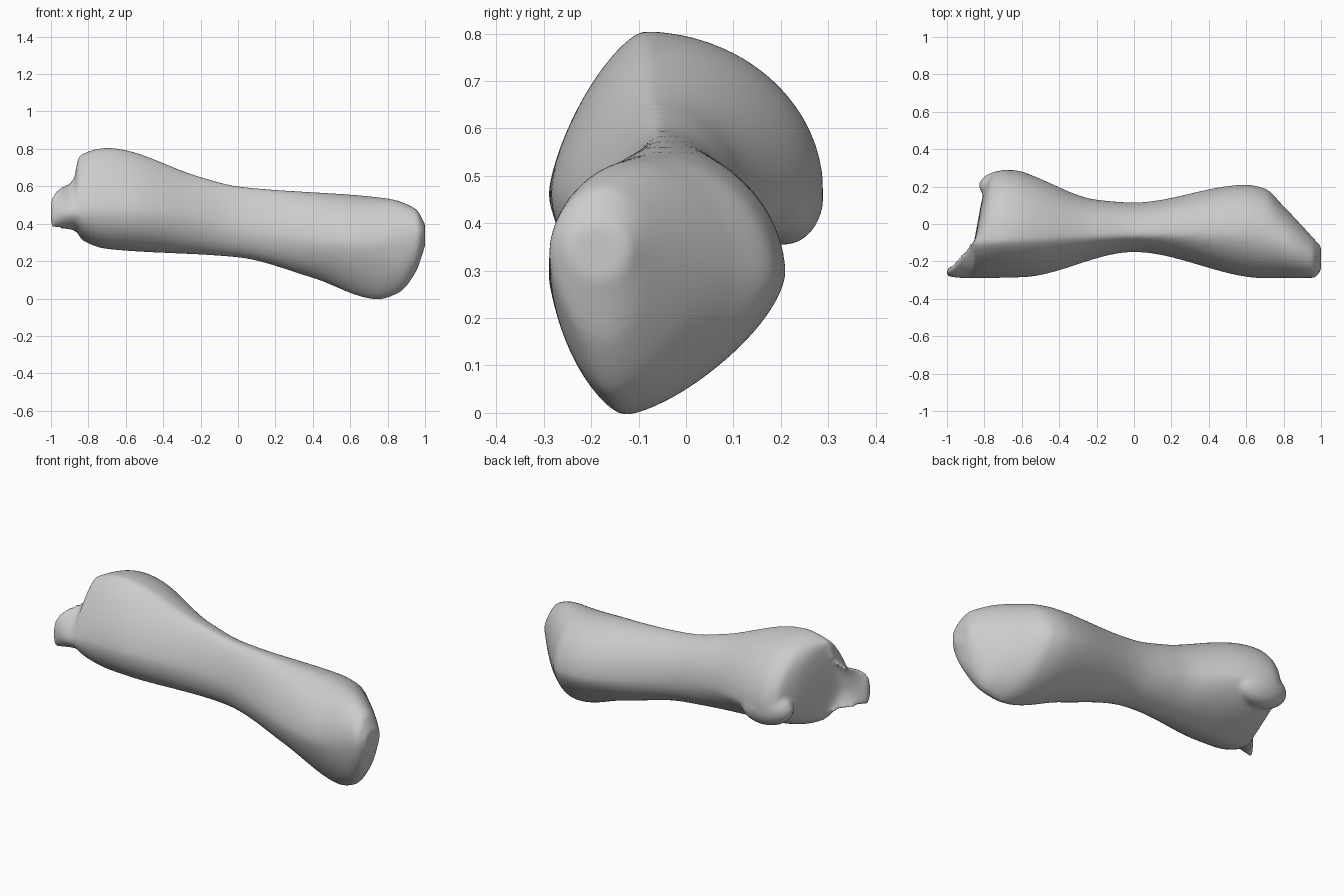
import bpy
import bmesh
from math import cos, sin, pi
from mathutils import Matrix

cube = bpy.data.objects.get("Cube")
if cube:
    bpy.data.objects.remove(cube)

RING = 64       # points around each cross-section
RINGS = 140     # cross-sections along the bone

# Outline curves along the bone, as (x, value) points
top = [(-1, .53), (-.97, .58), (-.88, .645), (-.85, .765), (-.7, .805),
       (-.2, .65), (0, .6), (.8, .535), (.95, .48), (1, .4)]
bottom = [(-1, .38), (-.87, .36), (-.83, .31), (-.7, .265), (0, .22),
          (.4, .11), (.75, -.005), (.86, .03), (.95, .14), (1, .28)]
back = [(-1, -.24), (-.88, -.17), (-.8, .18), (-.76, .265), (-.69, .29),
        (-.2, .13), (0, .115), (.6, .21), (.7, .19), (.8, .095), (1, -.12)]
front = [(-1, -.28), (-.9, -.29), (-.6, -.285), (0, -.15), (.7, -.29),
         (.96, -.288), (1, -.25)]

# Where the upper crest, the lower keel and the widest height run
crest = [(-1, -.26), (-.86, -.1), (.6, -.05), (1, -.19)]
keel = [(-1, -.26), (-.83, -.08), (0, -.04), (.75, -.13), (1, -.18)]
widest = [(-1, .45), (-.7, .47), (.7, .29), (1, .35)]

# Roundness of each quarter of the cross-section: 1 is straight, 2 is elliptic
upper_front = [(-1, 2), (-.85, 1.4), (-.2, 1.5), (1, 2)]
upper_back = [(-1, 2), (1, 1.9)]
lower_front = [(-1, 2), (0, 2), (.7, 1.45), (1, 2)]
lower_back = [(-1, 2), (-.8, 1.3), (-.5, 1.4), (0, 2), (.7, 1.5), (1, 2)]


def slope(curve, k):
    """Slope at a curve point, flat at peaks so that nothing overshoots."""
    if k == 0 or k == len(curve) - 1:
        (xa, a), (xb, b) = curve[:2] if k == 0 else curve[-2:]
        return (b - a) / (xb - xa)
    (xa, a), (xb, b), (xc, c) = curve[k - 1:k + 2]
    before, after = (b - a) / (xb - xa), (c - b) / (xc - xb)
    if before * after <= 0:
        return 0
    return 2 * before * after / (before + after)


def value(curve, x):
    """Smooth height of an outline curve at x."""
    k = 0
    while k < len(curve) - 2 and x > curve[k + 1][0]:
        k += 1
    (xa, a), (xb, b) = curve[k], curve[k + 1]
    span = xb - xa
    t = (x - xa) / span
    s = 1 - t
    bend = slope(curve, k) * t * s * s - slope(curve, k + 1) * t * t * s
    return a + (b - a) * t * t * (3 - 2 * t) + bend * span


def section(x):
    """Closed ring touching all outlines, with each quarter rounded separately."""
    middle = value(widest, x)
    points = []
    for k in range(RING):
        angle = 2 * pi * k / RING
        across, up = cos(angle), sin(angle)
        if up >= 0:
            centre, end = value(crest, x), value(top, x)
            roundness = upper_back if across >= 0 else upper_front
        else:
            centre, end = value(keel, x), value(bottom, x)
            roundness = lower_back if across >= 0 else lower_front
        side = value(back if across >= 0 else front, x)
        power = 2 / value(roundness, x)
        points.append((x,
                       centre + abs(across) ** power * (side - centre),
                       middle + abs(up) ** power * (end - middle)))
    return points


# Loft the bone through its cross-sections, packed closer at the ends
bm = bmesh.new()
loops = []
for i in range(RINGS + 1):
    ring = section(-cos(pi * i / RINGS))
    loops.append([bm.verts.new(p) for p in ring])
for a, b in zip(loops, loops[1:]):
    for k in range(RING):
        n = (k + 1) % RING
        bm.faces.new((a[k], a[n], b[n], b[k]))
bm.faces.new(loops[0])
bm.faces.new(loops[-1])

# Rounded knob hanging at the back of the thick end
knob = (Matrix.Translation((-.67, .205, .455)) @ Matrix.Rotation(.12, 4, "Y")
        @ Matrix.Diagonal((.16, .085, .1, 1)))
bmesh.ops.create_uvsphere(bm, u_segments=32, v_segments=20, radius=1, matrix=knob)

bmesh.ops.recalc_face_normals(bm, faces=bm.faces)
mesh = bpy.data.meshes.new("bone")
bm.to_mesh(mesh)
bm.free()
bone = bpy.data.objects.new("bone", mesh)
bpy.context.collection.objects.link(bone)

# Fuse the parts and soften the transitions
remesh = bone.modifiers.new("fuse", "REMESH")
remesh.mode = "VOXEL"
remesh.voxel_size = 0.011
remesh.use_smooth_shade = True
soften = bone.modifiers.new("soften", "SMOOTH")
soften.factor = 0.5
soften.iterations = 6

# Plain grey material
grey = bpy.data.materials.new("bone_grey")
grey.use_nodes = True
colour = (0.6, 0.6, 0.6, 1)
grey.diffuse_color = colour
grey.node_tree.nodes["Principled BSDF"].inputs["Base Color"].default_value = colour
mesh.materials.append(grey)
